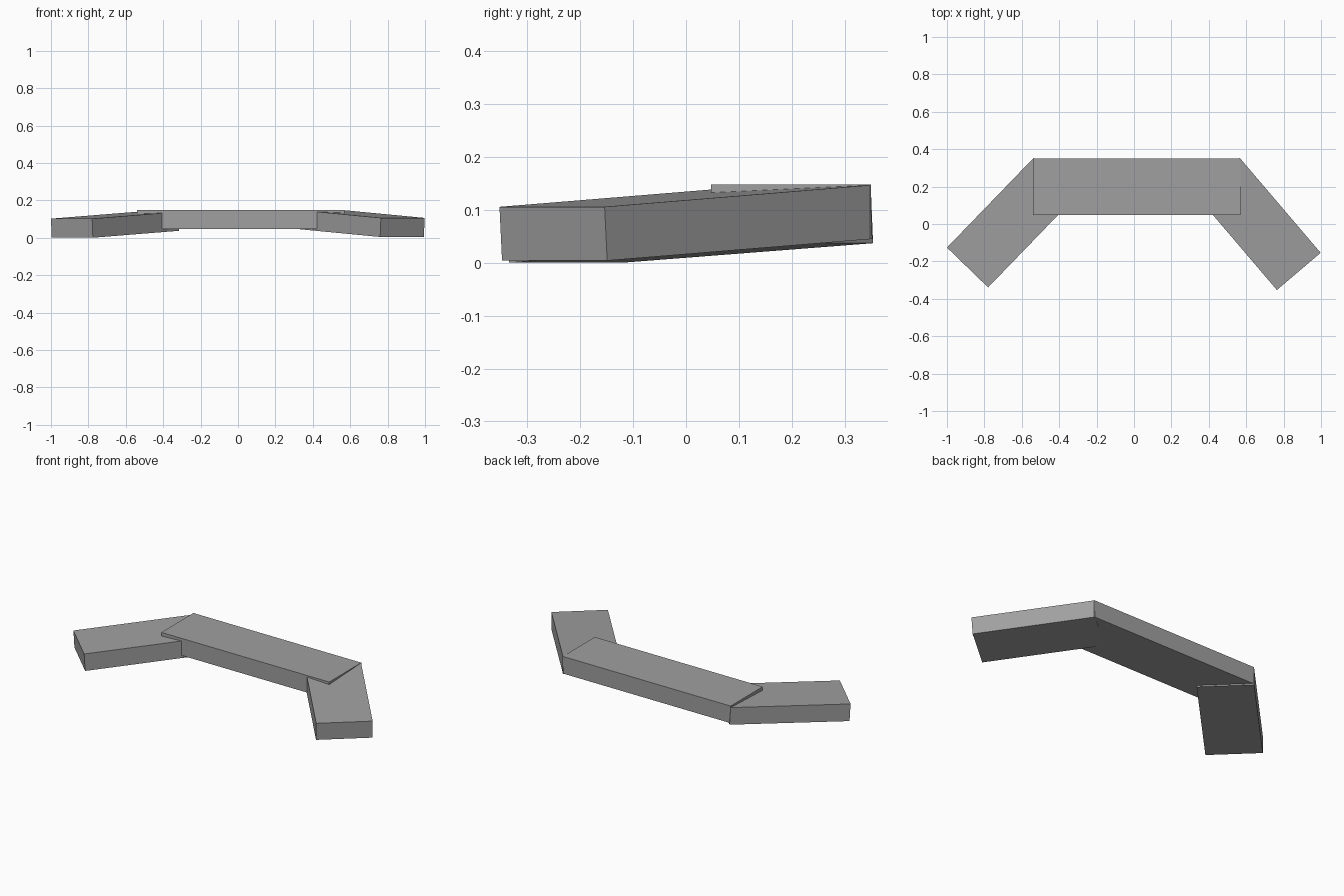
import bpy
import bmesh
from mathutils import Vector, Matrix

default = bpy.data.objects.get("Cube")
if default:
    bpy.data.objects.remove(default, do_unlink=True)

grey = bpy.data.materials.new("plain_grey")
grey.use_nodes = True
colour = (0.35, 0.35, 0.35, 1)
grey.diffuse_color = colour
grey.node_tree.nodes["Principled BSDF"].inputs["Base Color"].default_value = colour

THICK = 0.102


def slab(name, corner, along, across):
    """Slab hanging below a top face that starts at corner and spans two directions."""
    corner, along, across = Vector(corner), Vector(along), Vector(across)
    up = along.cross(across).normalized()
    if up.z < 0:
        up.negate()
    down = up * -THICK
    bm = bmesh.new()
    bmesh.ops.create_cube(bm, size=1)
    frame = Matrix((along, across, down)).transposed().to_4x4()
    frame.translation = corner + (along + across + down) / 2
    bm.transform(frame)
    bmesh.ops.recalc_face_normals(bm, faces=bm.faces)
    mesh = bpy.data.meshes.new(name)
    bm.to_mesh(mesh)
    bm.free()
    mesh.materials.append(grey)
    obj = bpy.data.objects.new(name, mesh)
    bpy.context.collection.objects.link(obj)
    return obj


# Level middle section
slab("middle_section", (-0.54, 0.35, 0.148), (1.11, 0, 0), (0, -0.303, 0))
# Wings slope down and forward from the rear corners of the middle section
slab("left_wing", (0.57, 0.348, 0.147), (0.428, -0.502, -0.041), (-0.234, -0.199, 0))
slab("right_wing", (-0.54, 0.35, 0.139), (-0.46, -0.476, -0.037), (0.22, -0.213, 0))
